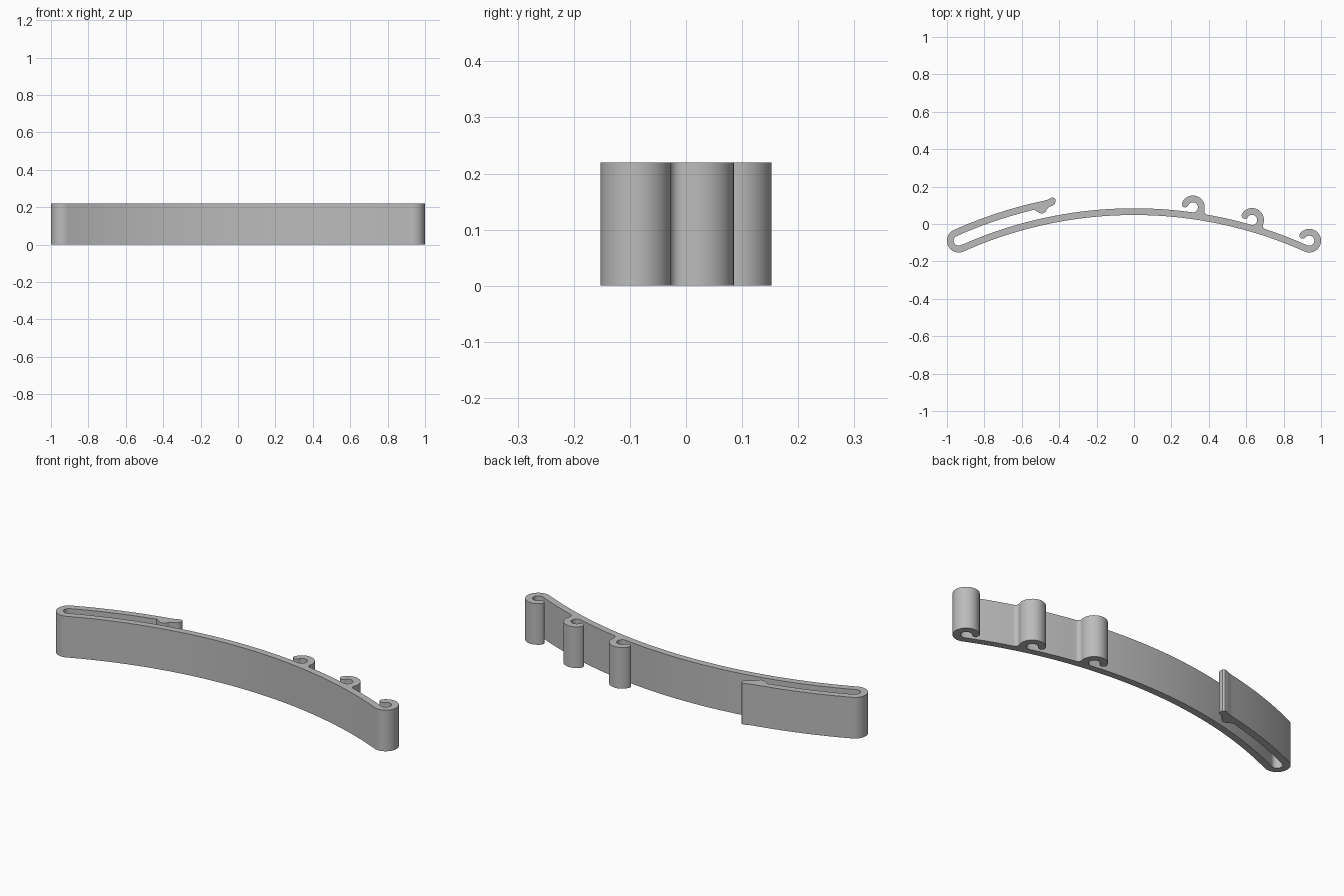
import bpy, bmesh, math
from mathutils import Vector

cube = bpy.data.objects.get("Cube")
if cube:
    bpy.data.objects.remove(cube, do_unlink=True)

HEIGHT = 0.22
H = 0.018                      # half thickness of the strip
R = 2.247                      # radius of the bow
CURL = 0.045                   # radius of the hooks and the end bend
O = Vector((0, -2.181))        # centre of the bow
END = 24.13                    # half angle of the bow
outline = []


def polar(centre, radius, deg):
    a = math.radians(deg)
    return centre + radius * Vector((math.cos(a), math.sin(a)))


def add(points):
    for p in points:
        p = Vector(p)
        if not outline or (p - outline[-1]).length > 0.001:
            outline.append(p)


def arc(centre, radius, start, end, steps):
    add(polar(centre, radius, start + (end - start) * i / steps) for i in range(steps + 1))


def hook(theta, start):
    """Outer side, rounded tip and inner side of one hook."""
    centre = polar(O, R + CURL, theta)
    tip = theta + 75
    arc(centre, CURL + H, start, tip, 28)
    arc(polar(centre, CURL, tip), H, tip, tip + 180, 10)
    arc(centre, CURL - H, tip, theta - 180, 24)


def fillet(theta, previous, radius=0.02):
    """Run along the bow, then blend into the hook; returns the hook's start angle."""
    centre = polar(O, R + CURL, theta)
    d, a, b = R + CURL, R + H + radius, CURL + H + radius
    phi = math.degrees(math.acos((d * d + a * a - b * b) / (2 * d * a)))
    arc(O, R + H, previous, theta - phi, 10)
    f = polar(O, a, theta - phi)
    to_hook = centre - f
    end = math.degrees(math.atan2(to_hook.y, to_hook.x)) % 360
    arc(f, radius, theta - phi + 180, end, 8)
    return end - 180


left, right = 90 + END, 90 - END
bend = polar(O, R + CURL, left)

# Outside: spring arm, end bend, front of the bow, end hook
arc(O, R + 2 * CURL + H, 101.9, left, 14)
arc(bend, CURL + H, left, left + 180, 24)
arc(O, R - H, left, right, 48)
hook(right, right - 180)

# Back of the bow with its two middle hooks
angle = right
for theta in (74.0, 82.1):
    hook(theta, fillet(theta, angle))
    angle = theta
arc(O, R + H, angle, left, 36)

# Inside of the bend, underside of the arm, catch and flared tip
arc(bend, CURL - H, left + 180, left, 18)
arc(O, R + 2 * CURL - H, left, 104, 12)
add([(-.535, .077), (-.52, .068), (-.507, .06), (-.495, .056), (-.483, .058),
     (-.472, .067), (-.465, .08), (-.457, .089), (-.435, .099), (-.423, .108),
     (-.419, .12), (-.421, .134), (-.43, .141), (-.44, .141), (-.465, .129)])

# Extrude the outline upwards
bm = bmesh.new()
base = bm.faces.new([bm.verts.new((p.x, p.y, 0)) for p in outline])
top = bmesh.ops.extrude_face_region(bm, geom=[base], use_keep_orig=True)["geom"]
bmesh.ops.translate(bm, verts=[v for v in top if isinstance(v, bmesh.types.BMVert)],
                    vec=(0, 0, HEIGHT))
bmesh.ops.recalc_face_normals(bm, faces=bm.faces)
mesh = bpy.data.meshes.new("hooked_strip")
bm.to_mesh(mesh)
bm.free()

strip = bpy.data.objects.new("hooked_strip", mesh)
bpy.context.collection.objects.link(strip)

grey = bpy.data.materials.new("plain grey")
grey.use_nodes = True
colour = (0.5, 0.5, 0.5, 1)
grey.diffuse_color = colour
grey.node_tree.nodes["Principled BSDF"].inputs["Base Color"].default_value = colour
mesh.materials.append(grey)

bpy.ops.object.select_all(action="DESELECT")
strip.select_set(True)
bpy.context.view_layer.objects.active = strip
bpy.ops.object.shade_smooth_by_angle(angle=math.radians(35))
